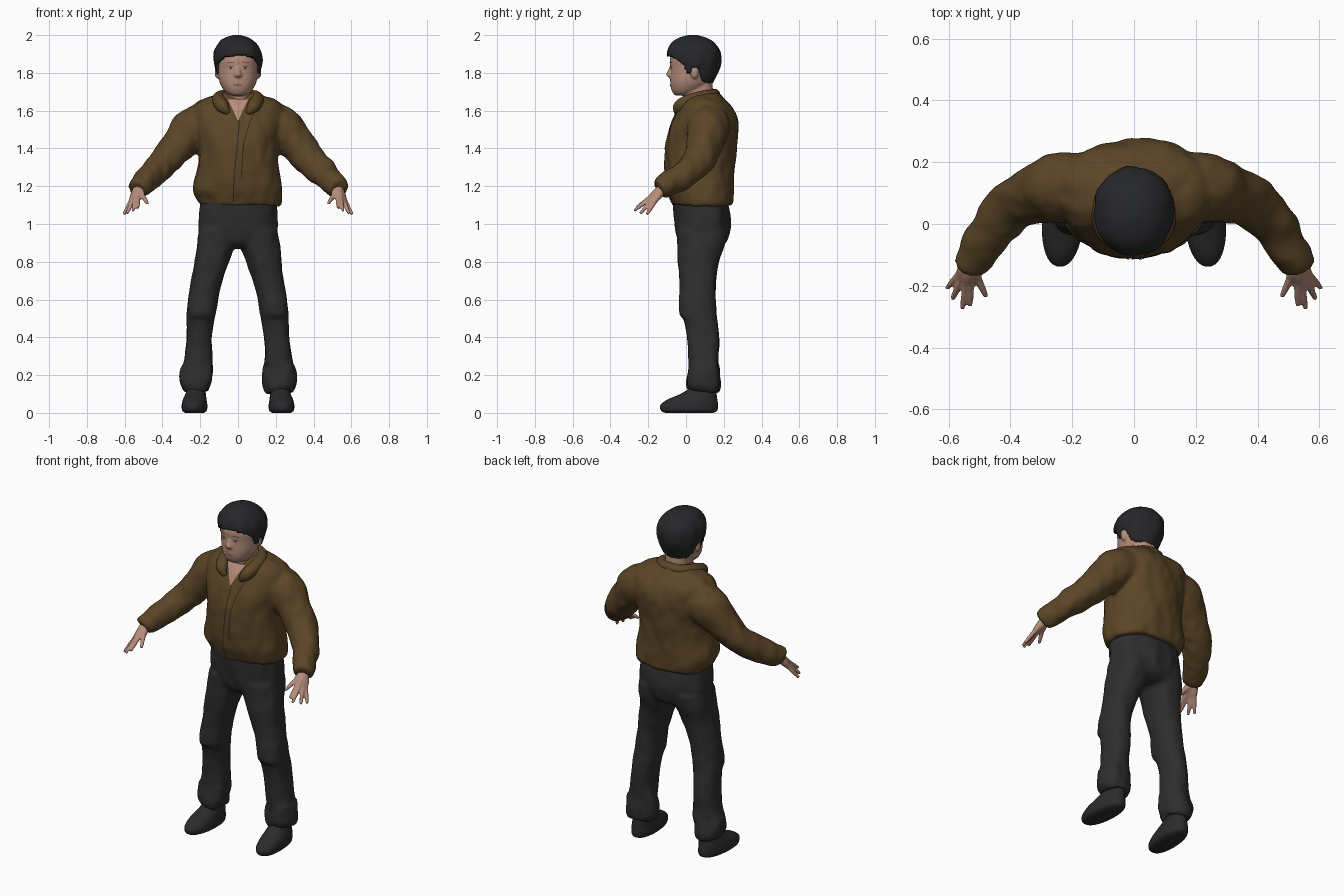
import bpy, bmesh, math
from mathutils import Vector, noise
from mathutils.bvhtree import BVHTree

cube = bpy.data.objects.get("Cube")
if cube:
    bpy.data.objects.remove(cube)


def material(name, *rgb):
    mat = bpy.data.materials.new(name)
    mat.use_nodes = True
    mat.diffuse_color = (*rgb, 1)
    mat.node_tree.nodes["Principled BSDF"].inputs["Base Color"].default_value = (*rgb, 1)
    return mat


SKIN = material("skin", .46, .265, .195)
JACKET = material("jacket brown", .105, .06, .02)
SEAM = material("seam brown", .035, .02, .008)
TROUSERS = material("trouser charcoal", .027, .027, .028)
HAIR = material("hair black", .019, .02, .022)
SHOE = material("shoe black", .024, .024, .024)
LIP = material("lip", .3, .14, .11)
EYE = material("eye dark", .05, .035, .03)
WHITE = material("eye white", .4, .32, .28)


def spline(rows, steps=6):
    """Catmull-Rom through rows of equal length."""
    out = []
    for i in range(len(rows) - 1):
        quad = [rows[max(i - 1, 0)], rows[i], rows[i + 1], rows[min(i + 2, len(rows) - 1)]]
        for s in range(steps):
            t = s / steps
            out.append([b + t / 2 * (c - a + t * (2*a - 5*b + 4*c - d + t * (3*(b - c) + d - a)))
                        for a, b, c, d in zip(*quad)])
    return out + [list(rows[-1])]


def make(name, bm, mat):
    mesh = bpy.data.meshes.new(name)
    bm.to_mesh(mesh)
    bm.free()
    mesh.materials.append(mat)
    mesh.shade_smooth()
    obj = bpy.data.objects.new(name, mesh)
    bpy.context.scene.collection.objects.link(obj)
    return obj


def skin(name, rings, mat):
    """Closed surface through a list of point rings."""
    bm = bmesh.new()
    loops = [[bm.verts.new(p) for p in ring] for ring in rings]
    n = len(loops[0])
    for low, high in zip(loops, loops[1:]):
        for i in range(n):
            j = (i + 1) % n
            bm.faces.new((low[i], low[j], high[j], high[i]))
    bm.faces.new(loops[0][::-1])
    bm.faces.new(loops[-1])
    bmesh.ops.recalc_face_normals(bm, faces=bm.faces)
    return make(name, bm, mat)


def stack(name, rows, mat, side=1, power=2.3, n=40):
    """Horizontal rounded sections: z, centre x, half width, front y, back y."""
    def section(z, cx, rx, front, back):
        ring = []
        for i in range(n):
            a = math.tau * i / n
            c, s = math.cos(a), math.sin(a)
            ring.append((side * (cx + rx * math.copysign(abs(c) ** (2 / power), c)),
                         (front + back) / 2 + (back - front) / 2 * math.copysign(abs(s) ** (2 / power), s), z))
        return ring
    return skin(name, [section(*r) for r in spline(rows)], mat)


def tube(name, rows, mat, side=1, n=20):
    """Round sections along a path: x, y, z, radius."""
    rows = spline(rows)
    pts = [Vector((side * x, y, z)) for x, y, z, r in rows]
    rings = []
    for i, p in enumerate(pts):
        t = (pts[min(i + 1, len(pts) - 1)] - pts[max(i - 1, 0)]).normalized()
        a = t.cross(Vector((0, 0, 1))).normalized()
        b = a.cross(t)
        rings.append([p + rows[i][3] * (a * math.cos(k * math.tau / n) + b * math.sin(k * math.tau / n))
                      for k in range(n)])
    return skin(name, rings, mat)


def ball(name, centre, size, mat):
    bm = bmesh.new()
    bmesh.ops.create_uvsphere(bm, u_segments=20, v_segments=12, radius=1)
    bmesh.ops.scale(bm, vec=size, verts=bm.verts)
    bmesh.ops.translate(bm, vec=centre, verts=bm.verts)
    return make(name, bm, mat)


def fuse(name, parts, mat, voxel, folds=0):
    """Blend parts into one surface and add soft cloth folds."""
    bm = bmesh.new()
    for part in parts:
        bm.from_mesh(part.data)
        bpy.data.objects.remove(part)
    obj = make(name, bm, mat)
    remesh = obj.modifiers.new("blend", "REMESH")
    remesh.mode, remesh.voxel_size = "VOXEL", voxel
    relax = obj.modifiers.new("relax", "SMOOTH")
    relax.factor, relax.iterations = .5, 5
    graph = bpy.context.evaluated_depsgraph_get()
    mesh = bpy.data.meshes.new_from_object(obj.evaluated_get(graph))
    obj.modifiers.clear()
    obj.data = mesh
    if not mesh.materials:
        mesh.materials.append(mat)
    normals = [v.normal.copy() for v in mesh.vertices]
    for v, nor in zip(mesh.vertices, normals):
        x, y, z = v.co
        wave = noise.noise((x * 13, y * 13, z * 5)) + .5 * noise.noise((x * 21, y * 21, z * 14))
        v.co += nor * wave * folds * (2 if z < .25 else 1)
    mesh.shade_smooth()
    return obj


def surface(obj):
    return BVHTree.FromPolygons([v.co for v in obj.data.vertices], [p.vertices for p in obj.data.polygons])


def patch(name, rows, tree, mat, side=1, lift=.004, cols=8):
    """Thin plate laid on a front surface: z, left x, right x."""
    bm = bmesh.new()
    grid = []
    for z, x0, x1 in spline(rows):
        line = []
        for k in range(cols + 1):
            x = side * (x0 + (x1 - x0) * k / cols)
            hit = tree.ray_cast(Vector((x, -1, z)), Vector((0, 1, 0)))[0]
            line.append(bm.verts.new((x, (hit.y if hit else 0) - lift, z)))
        grid.append(line)
    for a, b in zip(grid, grid[1:]):
        for k in range(cols):
            loop = (a[k], a[k + 1], b[k + 1], b[k])
            bm.faces.new(loop if side > 0 else loop[::-1])
    return make(name, bm, mat)


SIDES = ((1, "left"), (-1, "right"))

# Jacket: body and sleeves blended together
body = stack("body", [(1.10, .015, .212, -.07, .245), (1.125, .01, .222, -.08, .255), (1.19, -.003, .237, -.1, .255),
                      (1.3, 0, .215, -.11, .255), (1.42, 0, .212, -.108, .27), (1.52, 0, .237, -.085, .278),
                      (1.6, 0, .248, -.045, .258), (1.645, 0, .215, -.02, .225), (1.68, 0, .135, .005, .19),
                      (1.7, 0, .08, .02, .17)], JACKET)
sleeve = [(.15, .135, 1.53, .1), (.23, .12, 1.51, .113), (.31, .098, 1.42, .096), (.385, .065, 1.335, .083),
          (.455, -.01, 1.262, .074), (.52, -.112, 1.2, .063), (.535, -.14, 1.182, .052)]
jacket = fuse("jacket", [body] + [tube("sleeve", sleeve, JACKET, s) for s, _ in SIDES], JACKET, .011, .009)
collar = [(.05, -.05, 1.585, .012), (.08, -.035, 1.62, .034), (.1, .015, 1.65, .036),
          (.095, .085, 1.672, .033), (.055, .14, 1.683, .029), (0, .152, 1.687, .028)]
tube("collar", collar + [(-x, y, z, r) for x, y, z, r in collar[-2::-1]], JACKET)

# Jacket front: open neckline and closing seams
chest = surface(jacket)
patch("neckline", [(1.55, -.002, .002), (1.6, -.025, .025), (1.66, -.055, .055)], chest, SKIN)
for name, path in (("front_seam", [(1.12, -.025), (1.25, -.02), (1.4, -.005), (1.55, .008)]),
                   ("flap_seam", [(1.24, .018), (1.4, .028), (1.5, .05), (1.59, .085)])):
    patch(name, [(z, x - .003, x + .003) for z, x in path], chest, SEAM, lift=.003, cols=2)

# Trousers: hips and legs blended together
hips = stack("hips", [(.87, 0, .1, .02, .16), (.9, 0, .19, -.035, .21), (.97, 0, .21, -.055, .232),
                      (1.04, 0, .208, -.062, .235), (1.14, 0, .195, -.07, .215)], TROUSERS)
leg = [(.11, .22, .07, .025, .175), (.15, .224, .086, .008, .18), (.21, .222, .088, .012, .175),
       (.28, .212, .074, .012, .172), (.4, .207, .069, .006, .174), (.49, .198, .072, -.008, .163),
       (.53, .194, .074, -.036, .16), (.65, .175, .08, -.035, .155),
       (.8, .138, .092, -.042, .175), (.9, .115, .103, -.045, .212), (.97, .108, .1, -.047, .22)]
fuse("trousers", [hips] + [stack("leg", leg, TROUSERS, s) for s, _ in SIDES], TROUSERS, .011, .007)

# Shoes, toes turned slightly outwards
for s, side in SIDES:
    shoe = stack(side + "_shoe", [(0, .23, .048, -.11, .145), (.012, .23, .064, -.132, .165),
                                  (.04, .23, .067, -.136, .17), (.07, .23, .062, -.1, .166),
                                  (.1, .227, .054, -.03, .162), (.13, .225, .046, .02, .155)], SHOE, s, 2.2)
    for v in shoe.data.vertices:
        v.co.x -= s * (v.co.y - .02) * .06

# Hands: fingers running from the wrist, blended into a palm
wrist = Vector((.53, -.125, 1.187))
TIPS = [(.605, -.207, 1.05), (.588, -.243, 1.055), (.556, -.275, 1.07), (.53, -.264, 1.085), (.478, -.236, 1.108)]
for s, side in SIDES:
    fingers = []
    for tip in map(Vector, TIPS):
        rows = [(*wrist.lerp(tip, t), r) for t, r in ((0, .026), (.3, .021), (.48, .014), (.8, .011), (1, .008))]
        fingers.append(tube("finger", rows, SKIN, s, 12))
    fuse(side + "_hand", fingers, SKIN, .005)

# Head: skull, neck, nose and ears blended together
skull = stack("skull", [(1.68, 0, .025, -.055, .0), (1.692, 0, .058, -.068, .05), (1.72, 0, .083, -.08, .1),
                        (1.76, 0, .1, -.084, .135), (1.82, 0, .107, -.082, .15), (1.88, 0, .107, -.084, .15),
                        (1.94, 0, .08, -.05, .12)], SKIN, power=2.1)
neck = stack("neck", [(1.58, 0, .075, .0, .15), (1.66, 0, .07, -.012, .145), (1.76, 0, .07, -.01, .14)], SKIN)
nose = stack("nose", [(1.775, 0, .014, -.09, -.06), (1.788, 0, .022, -.104, -.06), (1.8, 0, .016, -.102, -.06),
                      (1.835, 0, .009, -.086, -.06)], SKIN)
ears = [ball("ear", (s * .11, .045, 1.805), (.014, .022, .036), SKIN) for s, _ in SIDES]
head = fuse("head", [skull, neck, nose] + ears, SKIN, .006)

# Face details
face = surface(head)
patch("lips", [(1.728, -.012, .012), (1.736, -.028, .028), (1.744, -.01, .01)], face, LIP, lift=.003)
for s, side in SIDES:
    patch(side + "_eye_white", [(1.819, .033, .042), (1.825, .022, .056), (1.831, .033, .046)], face, WHITE, s, .003)
    patch(side + "_iris", [(1.819, .036, .041), (1.825, .032, .045), (1.831, .036, .041)], face, EYE, s, .004)
    patch(side + "_eyelid", [(1.831, .022, .058), (1.834, .026, .054)], face, EYE, s)
    patch(side + "_brow", [(1.853, .024, .06), (1.856, .028, .056)], face, EYE, s)

# Hair: a cap whose lower edge follows the hairline
hair = stack("hair", [(1.72, 0, .08, -.06, .13), (1.76, 0, .105, -.08, .15), (1.82, 0, .122, -.093, .175),
                      (1.87, 0, .13, -.1, .185), (1.92, -.003, .124, -.1, .18), (1.96, -.005, .098, -.078, .15),
                      (1.985, -.006, .066, -.04, .11), (2, -.006, .02, .01, .06)], HAIR, power=2.1, n=72)
HAIRLINE = [(-.11, 1.895), (-.07, 1.875), (-.02, 1.845), (.005, 1.79), (.03, 1.79), (.04, 1.825),
            (.065, 1.825), (.08, 1.765), (.11, 1.745), (.2, 1.735)]
for v in hair.data.vertices:
    x, y, z = v.co
    for (y0, z0), (y1, z1) in zip(HAIRLINE, HAIRLINE[1:]):
        if y0 <= y <= y1:
            edge = z0 + (z1 - z0) * (y - y0) / (y1 - y0)
    edge += .008 * noise.noise((x * 60, y * 60, 0))
    if z < edge:
        v.co = (x * .8, .04 + (y - .04) * .8, edge)
    elif z < 1.98:
        lump = 1 + .05 * noise.noise((x * 22, y * 22, z * 9))
        v.co = (x * lump, .04 + (y - .04) * lump, z)
